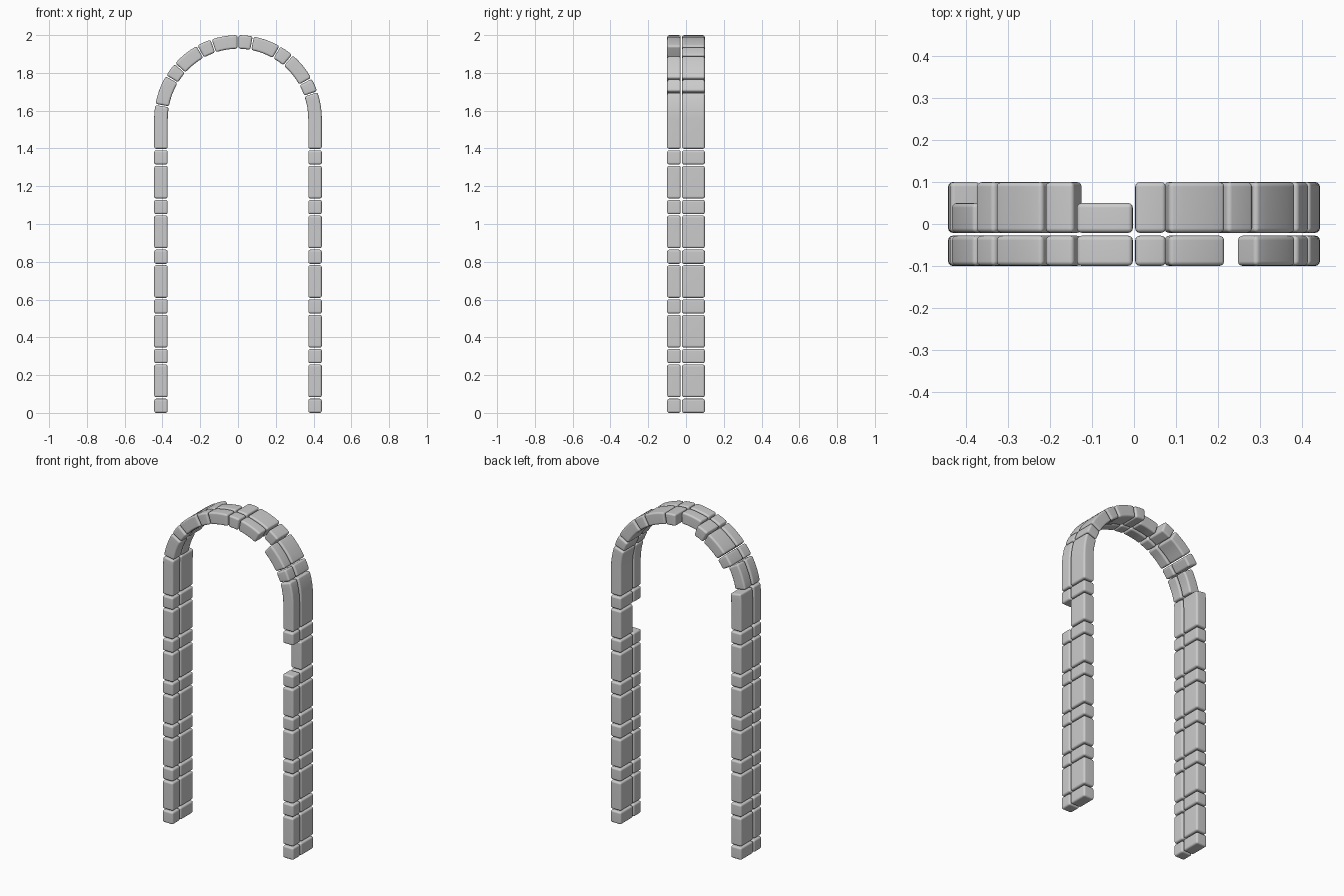
import bpy, bmesh
from math import sin, cos, pi, radians

if "Cube" in bpy.data.objects:
    bpy.data.objects.remove(bpy.data.objects["Cube"])

R_IN, R_OUT = 0.372, 0.444      # inner and outer radius of the arch
CZ = 2.0 - R_OUT                # height where the legs turn into the arch
RM = (R_IN + R_OUT) / 2
TOTAL = 2 * CZ + pi * RM        # length of the path, left foot to right foot
GAP = 0.003
PITCH = 0.263
FRONT = (-0.10, -0.028)
BACK = (-0.021, 0.10)
BACK_THIN = (-0.021, 0.05)


def on_path(u, r):
    """Point (x, z) at distance u along the path and radius r."""
    if u <= CZ:
        return -r, u
    if u >= TOTAL - CZ:
        return r, TOTAL - u
    a = (u - CZ) / RM
    return -r * cos(a), CZ + r * sin(a)


def arc(deg):
    return CZ + RM * radians(deg)


def stone(name, u0, u1, depth):
    # Stations only where the path curves
    stations = [u0]
    lo, hi = max(u0, CZ), min(u1, TOTAL - CZ)
    if hi > lo:
        n = max(2, round((hi - lo) / (RM * radians(5))))
        stations += [lo + (hi - lo) * i / n for i in range(n + 1)]
    stations.append(u1)
    stations = [u for i, u in enumerate(stations) if i == 0 or u - stations[i - 1] > 1e-5]

    bm = bmesh.new()
    rings = []
    for u in stations:
        ring = []
        for r, y in ((R_OUT, depth[0]), (R_OUT, depth[1]), (R_IN, depth[1]), (R_IN, depth[0])):
            x, z = on_path(u, r)
            ring.append(bm.verts.new((x, y, z)))
        rings.append(ring)
    for a, b in zip(rings, rings[1:]):
        for i in range(4):
            j = (i + 1) % 4
            bm.faces.new((a[i], a[j], b[j], b[i]))
    bm.faces.new(rings[0])
    bm.faces.new(rings[-1])
    bmesh.ops.recalc_face_normals(bm, faces=bm.faces)
    # Rounded stone edges
    edges = [e for e in bm.edges if e.calc_face_angle(0) > radians(40)]
    bmesh.ops.bevel(bm, geom=edges, offset=0.011, segments=3, profile=0.5,
                    affect='EDGES', clamp_overlap=True)
    for f in bm.faces:
        f.smooth = True
    me = bpy.data.meshes.new(name)
    bm.to_mesh(me)
    bm.free()
    ob = bpy.data.objects.new(name, me)
    bpy.context.collection.objects.link(ob)
    mod = ob.modifiers.new("weighted_normals", 'WEIGHTED_NORMAL')
    mod.keep_sharp = True


# Legs: alternating short and long stones, front and back rows
for side in ("left", "right"):
    spans = []
    for k in range(6):
        z = k * PITCH
        spans.append((f"short_{k}", z, z + 0.075))
        if k < 5:
            spans.append((f"long_{k}", z + 0.083, z + PITCH - 0.007))
    # Top stone of each leg runs on into the curve
    spans.append(("top", 5 * PITCH + 0.083, arc(10 if side == "left" else 19) - GAP))
    for label, a, b in spans:
        if side == "right":
            a, b = TOTAL - b, TOTAL - a
        if not (side == "right" and label == "long_4"):     # missing front stone
            stone(f"{side}_leg_front_{label}", a, b, FRONT)
        stone(f"{side}_leg_back_{label}", a, b, BACK)

# Arch stones, split at these angles
cuts = [10, 31, 41.2, 60.7, 71.3, 90, 100.5, 120, 130.5, 151, 161]
for i, (a, b) in enumerate(zip(cuts, cuts[1:])):
    u0, u1 = arc(a) + GAP, arc(b) - GAP
    if i != 7:                                              # missing front stone
        stone(f"arch_front_{i}", u0, u1, FRONT)
    stone(f"arch_back_{i}", u0, u1, BACK_THIN if i in (0, 4) else BACK)
